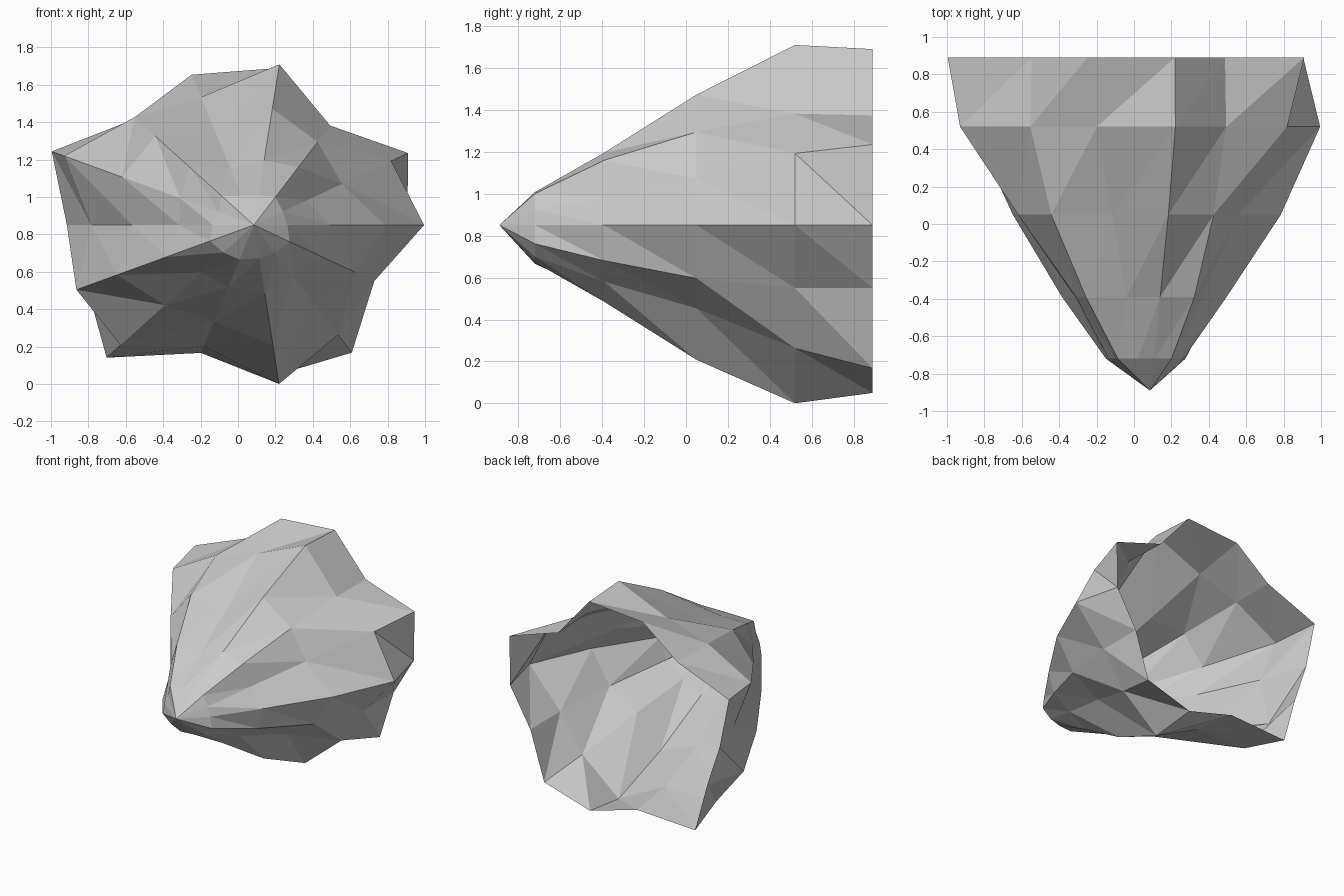
import bpy
import bmesh
from math import radians, cos, sin

# Remove the default cube
default_cube = bpy.data.objects.get("Cube")
if default_cube:
    bpy.data.objects.remove(default_cube, do_unlink=True)


def make_material(name, value):
    """Flat matte grey."""
    colour = (value, value, value, 1.0)
    material = bpy.data.materials.new(name)
    material.use_nodes = True
    material.diffuse_color = colour
    shader = material.node_tree.nodes["Principled BSDF"]
    shader.inputs["Base Color"].default_value = colour
    shader.inputs["Roughness"].default_value = 0.9
    return material


# Axis of the shell and the ridge directions around it
AXIS_X, AXIS_Z = 0.085, 0.85
TIP_Y = -0.89
half_turn = [25, 52.5, 81, 112.5, 138, 160]
ridge_angles = [0] + half_turn + [180] + [-angle for angle in reversed(half_turn)]

# Each ring: depth, then its radius along every ridge in hundredths
rings = [
    (-0.72, [18, 17, 19, 16, 17, 23, 20, 22, 25, 22, 20, 18, 19, 21]),
    (-0.39, [41, 31, 39, 35, 33, 46, 42, 40, 50, 38, 36, 37, 34, 40]),
    (0.05, [70, 52, 56, 63, 52, 71, 75, 65, 78, 64, 56, 65, 50, 60]),
    (0.52, [91, 81, 67, 87, 74, 86, 108, 87, 101, 96, 70, 86, 74, 71]),
    (0.89, [82, 91, 66, 85, 87, 85, 115, 100, 95, 106, 74, 81, 86, 71]),
]


def add_ring(bm, depth, radii):
    """One jagged loop of vertices across the axis."""
    loop = []
    for angle, radius in zip(ridge_angles, radii):
        turn, reach = radians(angle), radius / 100
        loop.append(bm.verts.new((AXIS_X + reach * cos(turn), depth,
                                  AXIS_Z + reach * sin(turn))))
    return loop


def bridge(bm, inner, outer):
    """Join two loops with triangles, all diagonals leaning the same way."""
    for j in range(len(inner)):
        bm.faces.new((inner[j], inner[j - 1], outer[j - 1]))
        bm.faces.new((inner[j], outer[j - 1], outer[j]))


# Faceted hollow shell, pointed at the front and open at the back
bm = bmesh.new()
tip = bm.verts.new((AXIS_X, TIP_Y, AXIS_Z))
loops = [add_ring(bm, depth, radii) for depth, radii in rings]
for j in range(len(ridge_angles)):
    bm.faces.new((tip, loops[0][j - 1], loops[0][j]))
for inner, outer in zip(loops, loops[1:]):
    bridge(bm, inner, outer)

mesh = bpy.data.meshes.new("rock_shell")
bm.to_mesh(mesh)
bm.free()
mesh.materials.append(make_material("stone_grey", 0.6))
shell = bpy.data.objects.new("rock_shell", mesh)
bpy.context.collection.objects.link(shell)
